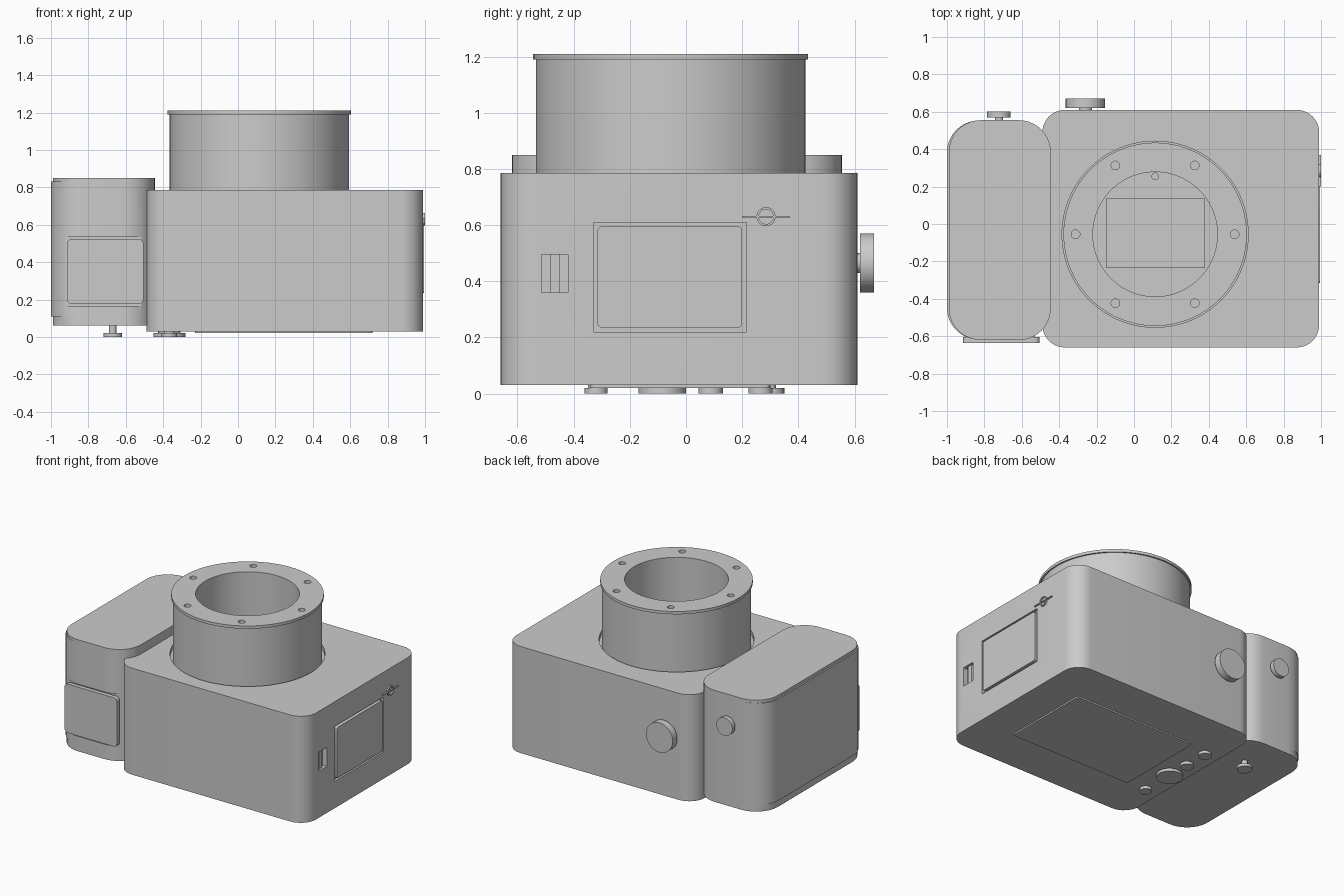
import bpy
import bmesh
import math
from mathutils import Matrix, Vector

if "Cube" in bpy.data.objects:
    bpy.data.objects.remove(bpy.data.objects["Cube"], do_unlink=True)

grey = bpy.data.materials.new("plain grey")
grey.use_nodes = True
grey.diffuse_color = (0.6, 0.6, 0.6, 1)
grey.node_tree.nodes["Principled BSDF"].inputs["Base Color"].default_value = (0.6, 0.6, 0.6, 1)

AXES = {"x": Vector((1, 0, 0)), "y": Vector((0, 1, 0)), "z": Vector((0, 0, 1))}


def finish(name, bm):
    bmesh.ops.recalc_face_normals(bm, faces=bm.faces[:])
    mesh = bpy.data.meshes.new(name)
    bm.to_mesh(mesh)
    bm.free()
    mesh.materials.append(grey)
    obj = bpy.data.objects.new(name, mesh)
    bpy.context.collection.objects.link(obj)
    return obj


def box(name, x, y, z, radius=0.0, axis="z", segments=10):
    """Box from ranges, with the edges along one axis rounded."""
    bm = bmesh.new()
    bmesh.ops.create_cube(bm, size=1)
    for v in bm.verts:
        v.co = [(a + b) / 2 + c * (b - a) for (a, b), c in zip((x, y, z), v.co)]
    if radius:
        edges = [e for e in bm.edges
                 if abs((e.verts[1].co - e.verts[0].co).normalized().dot(AXES[axis])) > 0.99]
        bmesh.ops.bevel(bm, geom=edges, offset=radius, segments=segments,
                        profile=0.5, affect="EDGES")
    return finish(name, bm)


def lathe(name, profile, origin, axis="z", closed=False, segments=64):
    """Turn (radius, height) points about an axis through origin."""
    bm = bmesh.new()
    verts = [bm.verts.new((r, 0, h)) for r, h in profile]
    edges = [bm.edges.new(pair) for pair in zip(verts, verts[1:])]
    if closed:
        edges.append(bm.edges.new((verts[-1], verts[0])))
    bmesh.ops.spin(bm, geom=verts + edges, cent=(0, 0, 0), axis=(0, 0, 1),
                   angle=math.tau, steps=segments)
    bmesh.ops.remove_doubles(bm, verts=bm.verts[:], dist=1e-5)
    turn = Vector((0, 0, 1)).rotation_difference(AXES[axis]).to_matrix().to_4x4()
    bm.transform(Matrix.Translation(origin) @ turn)
    return finish(name, bm)


def disc(name, radius, low, high, origin, axis="z", segments=48):
    return lathe(name, [(0, low), (radius, low), (radius, high), (0, high)],
                 origin, axis, segments=segments)


def cut(target, *cutters):
    for cutter in cutters:
        mod = target.modifiers.new("cut", "BOOLEAN")
        mod.operation = "DIFFERENCE"
        mod.solver = "EXACT"
        mod.object = cutter
        bpy.context.view_layer.objects.active = target
        bpy.ops.object.modifier_apply(modifier=mod.name)
        bpy.data.objects.remove(cutter, do_unlink=True)


LENS = Vector((0.113, -0.055, 0))

# Main body with lens seat, bore, side door recess and side socket
body = box("body", (-0.49, 0.99), (-0.66, 0.61), (0.03, 0.785), 0.12)
cut(body,
    disc("seat_cutter", 0.4975, 0.755, 0.9, LENS, segments=96),
    disc("bore_cutter", 0.333, 0.55, 0.9, LENS, segments=96),
    box("door_cutter", (0.97, 1.1), (-0.33, 0.215), (0.22, 0.61)),
    box("socket_cutter", (0.955, 1.1), (-0.515, -0.42), (0.36, 0.495)))

# Lens tube with thin flange and six screw holes
lens = lathe("lens_tube", [(0.333, 0.755), (0.333, 1.21), (0.49, 1.21), (0.49, 1.19),
                           (0.48, 1.19), (0.48, 0.755)], LENS, closed=True, segments=96)
for i in range(6):
    a = i * math.tau / 6
    spot = LENS + Vector((math.cos(a), math.sin(a), 0)) * 0.425
    cut(lens, disc("hole_cutter", 0.023, 1.185, 1.3, spot, segments=20))

# Sensor and lock pin on the floor of the bore
box("sensor", (-0.15, 0.38), (-0.235, 0.135), (0.54, 0.56))
disc("lock_pin", 0.02, 0.54, 0.58, (LENS.x, 0.255, 0), segments=20)

# Hand grip with wrapped outer panel and front door
grip = box("grip", (-0.99, -0.445), (-0.62, 0.555), (0.06, 0.85), 0.17)
panel = box("grip_panel", (-1.0, -0.6), (-0.618, 0.553), (0.11, 0.83), 0.17)
for part in (grip, panel):
    cut(part, box("recess_cutter", (-0.93, -0.5), (-0.8, -0.59), (0.165, 0.535)))
box("grip_door", (-0.915, -0.505), (-0.635, -0.605), (0.177, 0.523), 0.025, "y", 4)
box("grip_door_mount", (-0.86, -0.53), (-0.61, -0.57), (0.2, 0.5))

# Side door, socket tongue and focal plane mark
box("side_door", (0.96, 0.995), (-0.315, 0.2), (0.235, 0.595), 0.015, "x", 4)
box("socket_tongue", (0.95, 0.975), (-0.485, -0.45), (0.36, 0.495))
lathe("plane_mark_ring", [(0.026, -0.005), (0.034, -0.005), (0.034, 0.01), (0.026, 0.01)],
      (0.99, 0.285, 0.63), "x", closed=True, segments=32)
box("plane_mark_line", (0.985, 1.0), (0.2, 0.37), (0.627, 0.633))

# Rear screen
box("screen", (-0.23, 0.72), (-0.34, 0.3), (0.02, 0.04), 0.02, "z", 4)


def button(name, radius, stem, span, origin, axis="z"):
    """Round cap on a narrower stem; span is stem end, cap base, cap face."""
    end, base, face = span
    lathe(name, [(0, end), (stem, end), (stem, base), (radius, base), (radius, face), (0, face)],
          origin, axis, segments=48)


# Row of control buttons under the body
for name, y, r in (("front", -0.32, 0.041), ("dial", -0.085, 0.085),
                   ("middle", 0.088, 0.043), ("back", 0.265, 0.043)):
    button("control_" + name, r, r * 0.7, (0.04, 0.02, 0), (-0.367, y, 0))

# Remaining knobs on the grip and back wall
button("grip_under_button", 0.05, 0.02, (0.07, 0.02, 0), (-0.67, 0.3, 0))
button("body_knob", 0.105, 0.035, (0.59, 0.62, 0.67), (-0.26, 0, 0.465), "y")
button("grip_knob", 0.063, 0.022, (0.54, 0.57, 0.602), (-0.722, 0, 0.64), "y")

# Smooth the curved walls, keep edges sharp
bpy.ops.object.select_all(action="DESELECT")
for obj in bpy.context.collection.objects:
    if obj.type == "MESH" and grey.name in obj.data.materials:
        obj.select_set(True)
        bpy.context.view_layer.objects.active = obj
bpy.ops.object.shade_smooth_by_angle(angle=math.radians(30))
bpy.ops.object.select_all(action="DESELECT")
